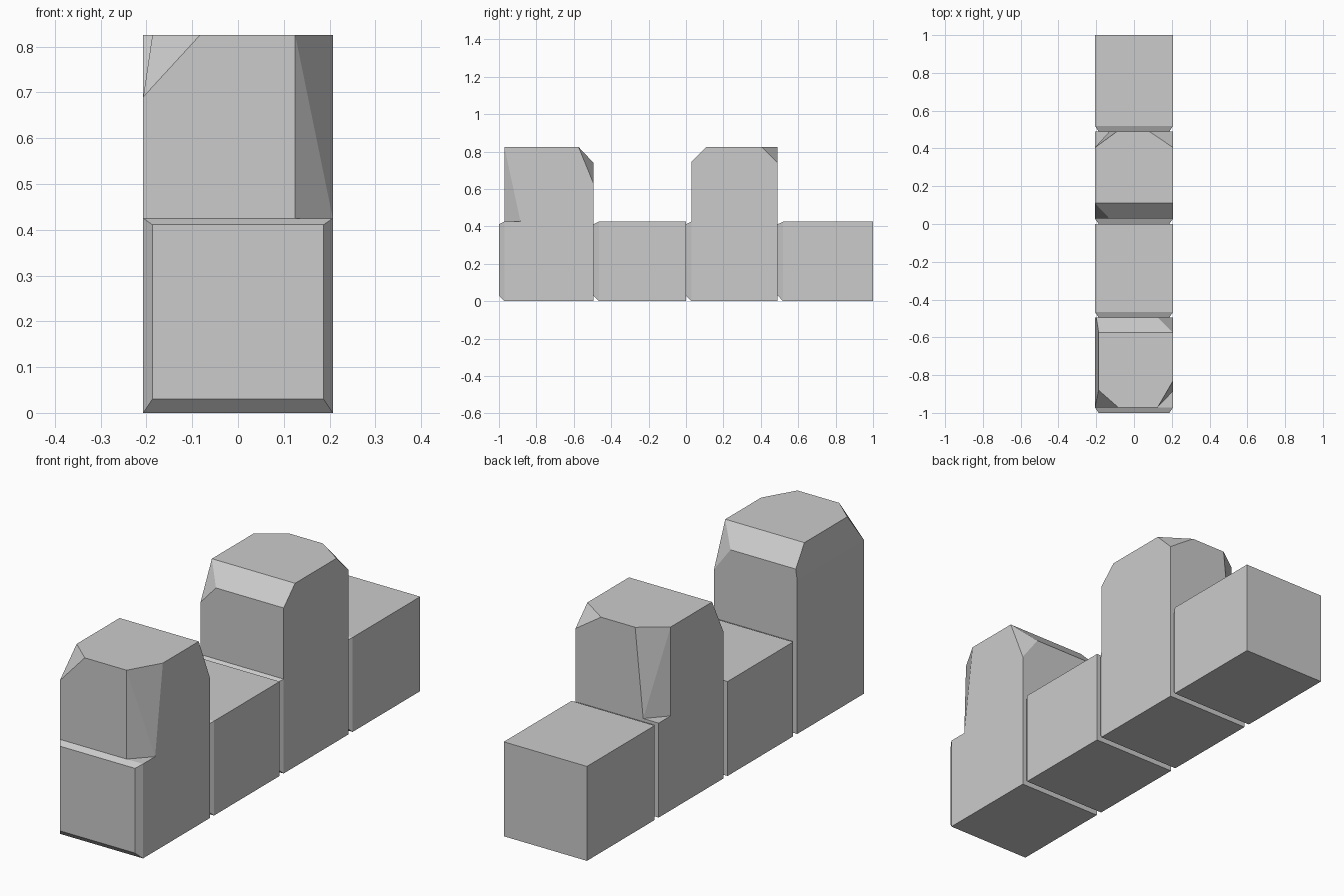
import bpy
import bmesh
from mathutils import Vector, Matrix

cube = bpy.data.objects.get("Cube")
if cube:
    bpy.data.objects.remove(cube)

HALF = 0.207    # half the wall width
LOW = 0.425     # top of the base stones
TOP = 0.825     # top of the raised stones
BEVEL = 0.029   # depth of the bevelled front of each stone

stone = bpy.data.materials.new("stone_grey")
stone.use_nodes = True
stone.diffuse_color = (0.6, 0.6, 0.6, 1)
stone.node_tree.nodes["Principled BSDF"].inputs["Base Color"].default_value = (0.6, 0.6, 0.6, 1)


def box(y0, y1, z0, z1):
    bm = bmesh.new()
    size = Matrix.Diagonal((2 * HALF, y1 - y0, z1 - z0, 1))
    place = Matrix.Translation((0, (y0 + y1) / 2, (z0 + z1) / 2))
    bmesh.ops.create_cube(bm, size=1, matrix=place @ size)
    return bm


def finish(bm, name):
    bmesh.ops.recalc_face_normals(bm, faces=bm.faces)
    mesh = bpy.data.meshes.new(name)
    bm.to_mesh(mesh)
    bm.free()
    mesh.materials.append(stone)
    bpy.context.collection.objects.link(bpy.data.objects.new(name, mesh))


def base_stone(name, y0, y1):
    """Block whose front end tapers to a smaller face."""
    bm = box(y0 + BEVEL, y1, 0, LOW)
    front = min(bm.faces, key=lambda f: f.calc_center_median().y)
    new = bmesh.ops.extrude_face_region(bm, geom=[front])["geom"]
    bmesh.ops.delete(bm, geom=[front], context='FACES_ONLY')
    for v in (g for g in new if isinstance(g, bmesh.types.BMVert)):
        v.co.y = y0
        v.co.x *= 0.187 / HALF
        v.co.z = 0.03 if v.co.z < LOW / 2 else LOW - 0.014
    finish(bm, name)


def raised_stone(name, y0, y1, cuts):
    """Block with its corners sliced off by planes through three points."""
    bm = box(y0, y1, LOW, TOP)
    centre = Vector((0, (y0 + y1) / 2, (LOW + TOP) / 2))
    for a, b, c in cuts:
        a, b, c = Vector(a), Vector(b), Vector(c)
        normal = (b - a).cross(c - a).normalized()
        if normal.dot(centre - a) > 0:
            normal.negate()
        bmesh.ops.bisect_plane(bm, geom=bm.verts[:] + bm.edges[:] + bm.faces[:],
                               dist=1e-5, plane_co=a, plane_no=normal, clear_outer=True)
        rim = [e for e in bm.edges if e.is_boundary]
        bmesh.ops.holes_fill(bm, edges=rim, sides=0)
        bmesh.ops.remove_doubles(bm, verts=bm.verts, dist=1e-4)
    # The underside rests on the base stone
    under = min(bm.faces, key=lambda f: f.calc_center_median().z)
    bmesh.ops.delete(bm, geom=[under], context='FACES')
    finish(bm, name)


# Row of base stones
starts = [-1, -0.495, 0, 0.49, 1]
for i, name in enumerate(["front_base", "front_gap", "back_base", "back_gap"]):
    base_stone(name, starts[i], starts[i + 1])

# Front raised stone
F, B = starts[0] + BEVEL, starts[1]
slant_low = (HALF, -0.885, LOW)
slant_top = (0.125, F, TOP)
raised_stone("front_merlon", F, B, [
    # split vertical corner
    (slant_top, (HALF, -0.83, TOP), slant_low),
    (slant_top, (0.125, F, LOW), slant_low),
    # back top edge and its corner
    ((0, -0.575, TOP), (1, -0.575, TOP), (0, B, 0.74)),
    ((HALF, -0.575, TOP), (0.125, B, 0.74), (HALF, B, 0.63)),
    # sloping side and front corner
    ((-0.187, -0.575, TOP), (-0.187, -0.88, TOP), (-HALF, F, 0.69)),
    ((-0.083, F, TOP), (-0.187, -0.88, TOP), (-HALF, F, 0.69)),
])

# Back raised stone
F, B = starts[2] + BEVEL, starts[3]
slant_low = (-0.13, B, LOW)
slant_top = (-HALF, 0.405, TOP)
raised_stone("back_merlon", F, B, [
    # split vertical corner
    (slant_top, (-0.09, B, TOP), slant_low),
    (slant_top, (-HALF, 0.405, LOW), slant_low),
    # front top edge and its corner
    ((0, 0.11, TOP), (1, 0.11, TOP), (0, F, 0.745)),
    ((-HALF, 0.11, TOP), (-0.13, F, 0.745), (-HALF, F, 0.66)),
    # back top corner
    ((0.08, B, TOP), (HALF, 0.405, TOP), (HALF, B, 0.74)),
])
